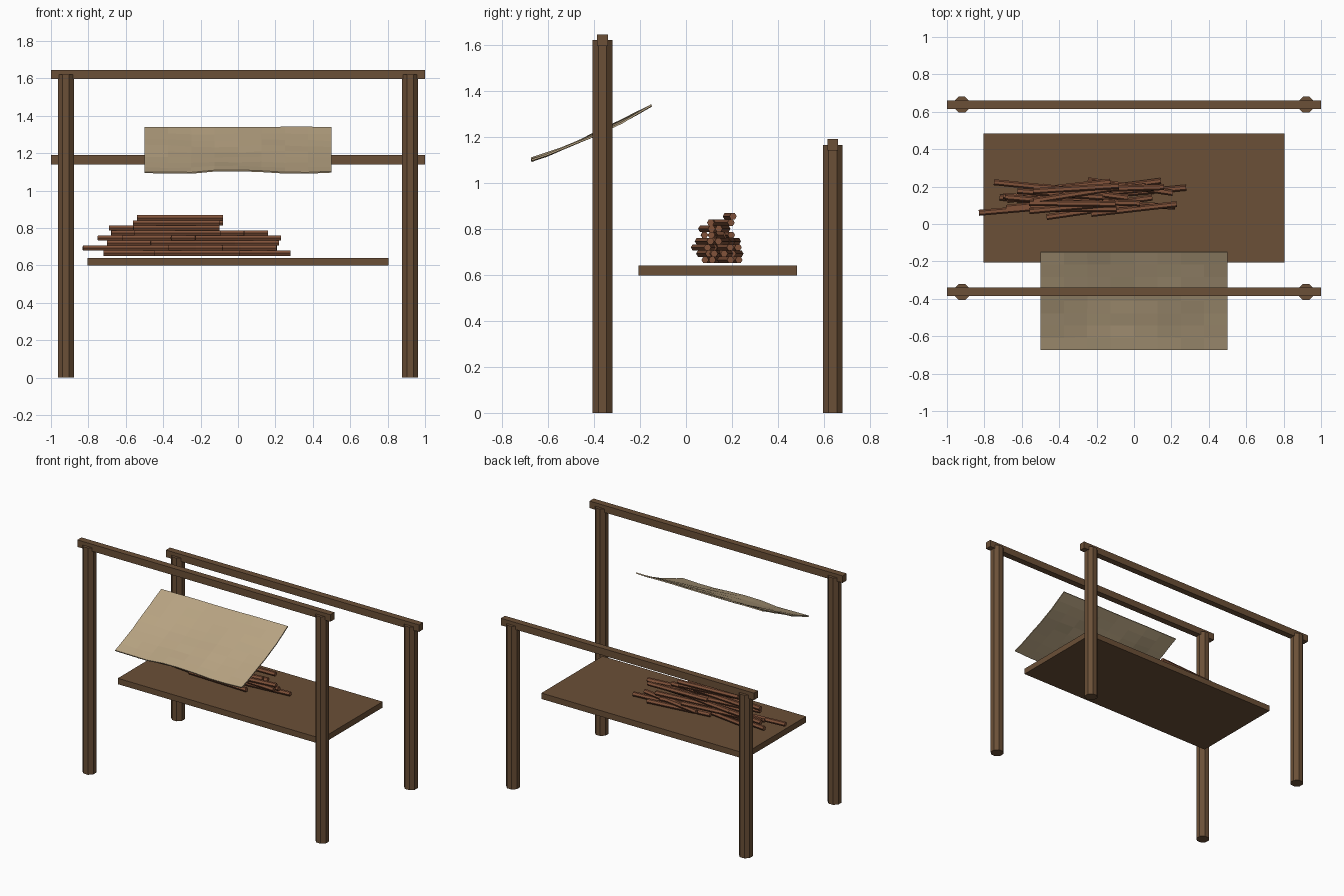
import bpy, bmesh, math, random
from mathutils import Matrix

random.seed(4)
cube = bpy.data.objects.get("Cube")
if cube:
    bpy.data.objects.remove(cube, do_unlink=True)


def material(name, color):
    m = bpy.data.materials.new(name)
    m.use_nodes = True
    m.diffuse_color = (*color, 1)
    m.node_tree.nodes["Principled BSDF"].inputs["Base Color"].default_value = (*color, 1)
    return m


wood = material("dark_wood", (0.147, 0.079, 0.038))
twig = material("red_brown_wood", (0.22, 0.085, 0.042))
hide = material("tan_hide", (0.48, 0.37, 0.225))


def finish(bm, name, mat):
    mesh = bpy.data.meshes.new(name)
    bm.to_mesh(mesh)
    bm.free()
    mesh.materials.append(mat)
    obj = bpy.data.objects.new(name, mesh)
    bpy.context.collection.objects.link(obj)
    return obj


def box(name, size, center, mat):
    bm = bmesh.new()
    bmesh.ops.create_cube(bm, size=1, matrix=Matrix.Translation(center) @ Matrix.Diagonal((*size, 1)))
    return finish(bm, name, mat)


def post(name, x, y, height):
    bm = bmesh.new()
    turn = Matrix.Rotation(math.pi / 8, 4, "Z")
    bmesh.ops.create_cone(bm, cap_ends=True, segments=8, radius1=0.046, radius2=0.046, depth=height,
                          matrix=Matrix.Translation((x, y, height / 2)) @ turn)
    return finish(bm, name, wood)


# Two frames: a pair of eight-sided posts with a square rail on top
for row, y, height in (("front", -0.363, 1.62), ("back", 0.638, 1.165)):
    for side, x in (("left", 0.92), ("right", -0.92)):
        post(f"{row}_{side}_post", x, y, height)
    box(f"{row}_rail", (2, 0.046, 0.05), (0, y, height), wood)

# Table board
box("table_board", (1.61, 0.69, 0.042), (0, 0.138, 0.619), wood)

# Stick pile: left end, right end, number of sticks, y range of each layer
layers = [
    (-0.72, 0.28, 5, 0.09, 0.20),
    (-0.83, 0.21, 5, 0.08, 0.20),
    (-0.70, 0.22, 5, 0.07, 0.20),
    (-0.75, 0.23, 5, 0.08, 0.20),
    (-0.68, 0.16, 4, 0.08, 0.19),
    (-0.69, -0.10, 3, 0.09, 0.16),
    (-0.56, -0.08, 2, 0.11, 0.16),
    (-0.54, -0.085, 1, 0.19, 0.20),
]
length = 0.46
for level, (x0, x1, count, y0, y1) in enumerate(layers):
    order = random.sample(range(count), count)
    for i in range(count):
        t = i / max(count - 1, 1)
        s = order[i] / max(count - 1, 1)
        x = x0 + length / 2 + t * (x1 - x0 - length)
        y = y0 + s * (y1 - y0)
        yaw = math.radians(random.uniform(-9, 9))
        bm = bmesh.new()
        spin = Matrix.Rotation(yaw, 4, "Z") @ Matrix.Rotation(math.pi / 2, 4, "Y")
        bmesh.ops.create_cone(bm, cap_ends=True, segments=6, radius1=0.016, radius2=0.016, depth=length,
                              matrix=Matrix.Translation((x, y, 0.665 + level * 0.027)) @ spin)
        finish(bm, f"stick_{level}_{i}", twig)

# Hanging hide: sloped, gently rippled sheet
bm = bmesh.new()
bmesh.ops.create_grid(bm, x_segments=8, y_segments=8, size=0.5)
for v in bm.verts:
    x, t = v.co.x, v.co.y + 0.5
    ripple = 0.006 * math.cos(9 * x + 2 * t) * math.cos(5 * t) + random.uniform(-0.003, 0.003)
    v.co.y = -0.672 + 0.522 * t
    v.co.z = 1.1 + 0.175 * t + 0.062 * t * t + ripple
sheet = finish(bm, "hide_sheet", hide)
solid = sheet.modifiers.new("thickness", "SOLIDIFY")
solid.thickness = 0.008
solid.offset = 0
